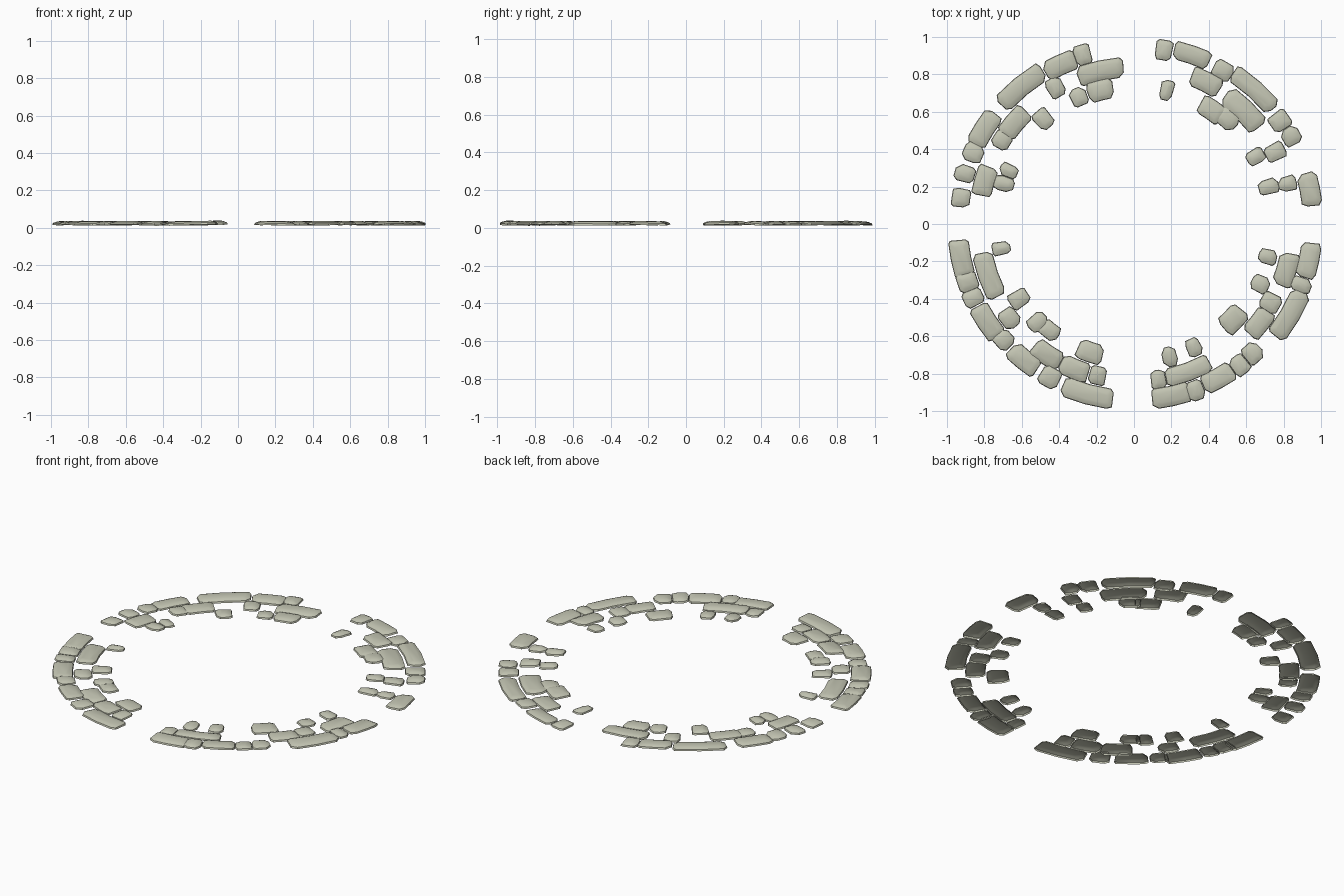
import bpy, bmesh, math, random

random.seed(7)

stone_mat = bpy.data.materials.new("pale grey stone")
stone_mat.diffuse_color = (0.56, 0.57, 0.46, 1)

# Each stone: centre x, centre y, length along the ring, width across it
north_east = [
    (.16, .93, .09, .11), (.31, .905, .20, .10), (.175, .715, .07, .11), (.385, .76, .17, .11),
    (.475, .82, .11, .10), (.645, .72, .29, .10), (.585, .61, .25, .12), (.415, .61, .14, .11),
    (.50, .56, .12, .10), (.78, .55, .10, .11), (.84, .47, .10, .10), (.755, .385, .09, .11),
    (.65, .36, .08, .10), (.72, .20, .08, .11), (.82, .215, .08, .10), (.94, .185, .18, .11)]
north_west = [
    (-.275, .905, .09, .11), (-.395, .85, .18, .11), (-.605, .735, .29, .11), (-.18, .82, .25, .11),
    (-.42, .73, .09, .11), (-.295, .68, .09, .10), (-.18, .715, .14, .11), (-.485, .56, .09, .11),
    (-.64, .54, .18, .11), (-.705, .45, .10, .10), (-.80, .51, .20, .11), (-.86, .38, .10, .11),
    (-.905, .27, .09, .11), (-.80, .23, .16, .11), (-.925, .14, .10, .10), (-.67, .285, .07, .10),
    (-.695, .215, .08, .11)]
south_west = [
    (-.925, -.185, .20, .11), (-.71, -.13, .07, .10), (-.78, -.275, .25, .11), (-.89, -.31, .10, .11),
    (-.86, -.395, .09, .11), (-.785, -.525, .20, .11), (-.615, -.40, .09, .11), (-.665, -.505, .11, .10),
    (-.515, -.525, .09, .11), (-.45, -.57, .11, .09), (-.695, -.62, .10, .10), (-.59, -.725, .18, .11),
    (-.465, -.70, .17, .11), (-.45, -.82, .11, .11), (-.32, -.775, .16, .11), (-.235, -.685, .14, .11),
    (-.195, -.81, .09, .10), (-.25, -.91, .28, .11)]
south_east = [
    (.13, -.83, .08, .10), (.19, -.71, .08, .11), (.32, -.66, .08, .10), (.29, -.79, .25, .10),
    (.20, -.92, .21, .11), (.33, -.89, .09, .11), (.45, -.825, .18, .11), (.565, -.755, .09, .11),
    (.635, -.69, .10, .11), (.53, -.51, .14, .12), (.67, -.53, .16, .11), (.835, -.485, .28, .11),
    (.73, -.42, .10, .11), (.675, -.32, .09, .10), (.715, -.175, .08, .10), (.815, -.245, .18, .11),
    (.895, -.325, .08, .11), (.935, -.195, .19, .11)]


def add_stone(bm, x, y, length, width):
    """Low domed cobble with cut corners, bent to follow the ring."""
    a, r = math.atan2(y, x), math.hypot(x, y)
    h, w = length / 2, width / 2
    outline = []
    for su, sv in ((1, 1), (-1, 1), (-1, -1), (1, -1)):
        cu, cv = random.uniform(.01, .03), random.uniform(.008, .035)
        p, q = (su * h, sv * (w - cv)), (su * (h - cu), sv * w)
        m = (0, sv * w)                      # middle of the long side
        outline += [p, q, m] if su * sv > 0 else [q, p]
    tilt_u, tilt_v = random.uniform(-.03, .03), random.uniform(-.06, .06)
    lift = random.uniform(-.001, .001)

    def ring(inset, z):
        verts = []
        for u, v in outline:
            u *= max(0, h - inset) / h
            v *= max(0, w - inset) / w
            t, d = a + u / r, r + v
            verts.append(bm.verts.new((d * math.cos(t), d * math.sin(t),
                                       z + lift + u * tilt_u + v * tilt_v)))
        return verts

    rings = [ring(0, .016), ring(.003, .025), ring(.016, .031), ring(.03, .035)]
    n = len(outline)
    for lo, hi in zip(rings, rings[1:]):
        for i in range(n):
            j = (i + 1) % n
            bm.faces.new((lo[i], lo[j], hi[j], hi[i]))
    bm.faces.new(rings[-1])


# Four arcs of stones, with gaps on the axes; undersides are open
for name, stones in (("north_east_stones", north_east), ("north_west_stones", north_west),
                     ("south_west_stones", south_west), ("south_east_stones", south_east)):
    bm = bmesh.new()
    for s in stones:
        add_stone(bm, *s)
    mesh = bpy.data.meshes.new(name)
    bm.to_mesh(mesh)
    bm.free()
    mesh.materials.append(stone_mat)
    obj = bpy.data.objects.new(name, mesh)
    bpy.context.collection.objects.link(obj)
    bpy.context.view_layer.objects.active = obj
    obj.select_set(True)
    bpy.ops.object.shade_smooth_by_angle(angle=math.radians(35))
    obj.select_set(False)
